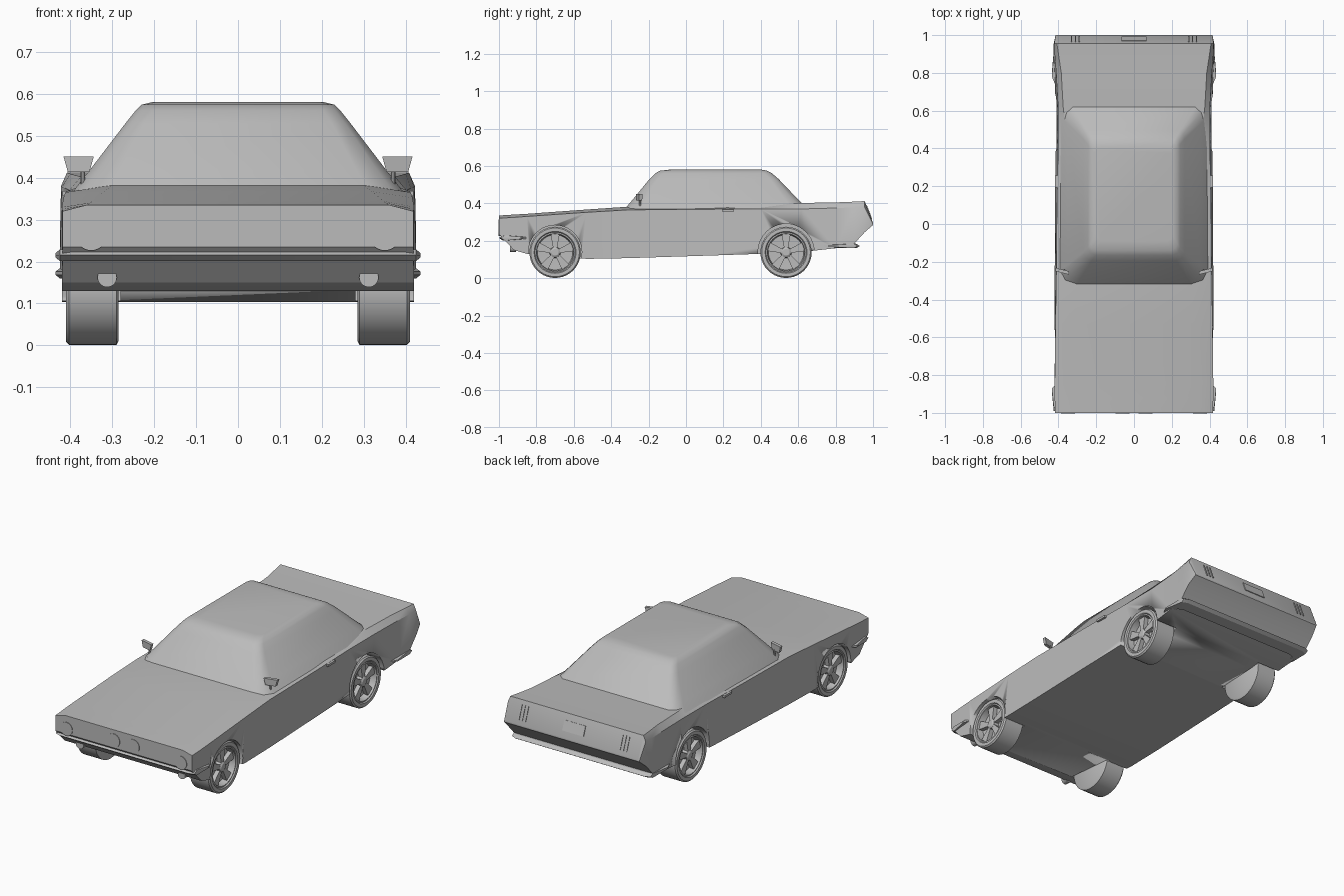
import bpy
import bmesh
import math
from mathutils import Vector, Matrix

if "Cube" in bpy.data.objects:
    bpy.data.objects.remove(bpy.data.objects["Cube"])

grey = bpy.data.materials.new("plain grey")
grey.use_nodes = True
grey.diffuse_color = (0.5, 0.5, 0.5, 1)
grey.node_tree.nodes["Principled BSDF"].inputs["Base Color"].default_value = (0.5, 0.5, 0.5, 1)


def finish(name, bm, mirror=False, angle=30):
    """Turn a bmesh into an object, optionally mirrored to the other side."""
    bmesh.ops.recalc_face_normals(bm, faces=bm.faces)
    mesh = bpy.data.meshes.new(name)
    bm.to_mesh(mesh)
    bm.free()
    mesh.materials.append(grey)
    ob = bpy.data.objects.new(name, mesh)
    bpy.context.collection.objects.link(ob)
    bpy.ops.object.select_all(action='DESELECT')
    ob.select_set(True)
    bpy.context.view_layer.objects.active = ob
    if mirror:
        ob.modifiers.new("Mirror", 'MIRROR')
        bpy.ops.object.modifier_apply(modifier="Mirror")
    bpy.ops.object.shade_smooth_by_angle(angle=math.radians(angle))
    return ob


def loft(rings):
    """Skin closed rings of equal length and cap both ends."""
    bm = bmesh.new()
    loops = [[bm.verts.new(p) for p in ring] for ring in rings]
    for a, b in zip(loops, loops[1:]):
        for i in range(len(a)):
            j = (i + 1) % len(a)
            bm.faces.new((a[i], a[j], b[j], b[i]))
    bm.faces.new(loops[0])
    bm.faces.new(loops[-1])
    return bm


def cylinder(name, center, radius, depth, axis, mirror=True, sides=32):
    bm = bmesh.new()
    turn = Vector((0, 0, 1)).rotation_difference(Vector(axis)).to_matrix().to_4x4()
    bmesh.ops.create_cone(bm, cap_ends=True, segments=sides, radius1=radius, radius2=radius,
                          depth=depth, matrix=Matrix.Translation(center) @ turn)
    return finish(name, bm, mirror)


def box(name, center, size, mirror=False, tilt=0):
    bm = bmesh.new()
    mat = Matrix.Translation(center) @ Matrix.Rotation(tilt, 4, 'X') @ Matrix.Diagonal((*size, 1))
    bmesh.ops.create_cube(bm, size=1, matrix=mat)
    return finish(name, bm, mirror)


def lathe(name, profile, y, z, steps=40):
    """Revolve (x, radius) points about a wheel axle."""
    rings = []
    for i in range(steps):
        a = 2 * math.pi * i / steps
        rings.append([(x, y + r * math.cos(a), z + r * math.sin(a)) for x, r in profile])
    bm = bmesh.new()
    loops = [[bm.verts.new(p) for p in ring] for ring in rings]
    for i in range(steps):
        a, b = loops[i], loops[(i + 1) % steps]
        for k in range(len(profile) - 1):
            bm.faces.new((a[k], a[k + 1], b[k + 1], b[k]))
    bmesh.ops.remove_doubles(bm, verts=bm.verts, dist=0.0001)
    return finish(name, bm, True)


# Lower body: y, bottom, shoulder and top height, half widths of sill, shoulder and top
stations = [
    (-1.0, 0.235, 0.32, 0.335, 0.418, 0.418, 0.36),
    (-0.92, 0.15, 0.325, 0.34, 0.42, 0.42, 0.353),
    (-0.85, 0.13, 0.33, 0.344, 0.42, 0.42, 0.347),
    (-0.53, 0.103, 0.352, 0.367, 0.42, 0.416, 0.32),
    (-0.31, 0.107, 0.365, 0.382, 0.42, 0.412, 0.30),
    (0.1, 0.12, 0.368, 0.382, 0.418, 0.408, 0.33),
    (0.4, 0.13, 0.37, 0.39, 0.415, 0.402, 0.35),
    (0.62, 0.14, 0.37, 0.402, 0.415, 0.402, 0.375),
    (0.8, 0.16, 0.375, 0.405, 0.42, 0.412, 0.385),
    (0.9, 0.185, 0.378, 0.409, 0.425, 0.42, 0.4),
    (0.955, 0.245, 0.38, 0.412, 0.425, 0.422, 0.408),
    (1.0, 0.284, 0.289, 0.294, 0.415, 0.415, 0.405)]
rings = []
for y, zb, zs, zt, wb, ws, wt in stations:
    half = [(wb, zb), (ws, zs), (wt, zt)]
    rings.append([(x, y, z) for x, z in half] + [(-x, y, z) for x, z in reversed(half)])
body = finish("body", loft(rings))

# Wheel arches cut out of the body
WHEELS = {"front": (-0.70, 0.143), "rear": (0.535, 0.15)}
for y, r in WHEELS.values():
    cutter = cylinder("arch_cutter", (0.39, y, 0.14), r, 0.22, (1, 0, 0), sides=40)
    cutter.hide_render = True
    cut = body.modifiers.new("Arch", 'BOOLEAN')
    cut.operation = 'DIFFERENCE'
    cut.object = cutter
    bpy.context.view_layer.objects.active = body
    bpy.ops.object.modifier_apply(modifier="Arch")
    bpy.data.objects.remove(cutter)

# Cabin: height, front and rear y, half width at the sides, corner size
levels = [
    (0.36, -0.335, 0.66, 0.397, 0.085),
    (0.385, -0.315, 0.635, 0.38, 0.08),
    (0.42, -0.285, 0.6, 0.352, 0.07),
    (0.53, -0.195, 0.495, 0.268, 0.045),
    (0.56, -0.165, 0.46, 0.244, 0.04),
    (0.574, -0.14, 0.435, 0.23, 0.035),
    (0.58, -0.09, 0.405, 0.205, 0.03)]
rings = []
for z, y0, y1, w, c in levels:
    half = [(w - c, y0), (w - 0.3 * c, y0 + 0.35 * c), (w, y0 + c),
            (w, y1 - c), (w - 0.15 * c, y1 - 0.4 * c), (w - 0.55 * c, y1)]
    rings.append([(x, y, z) for x, y in half] + [(-x, y, z) for x, y in reversed(half)])
finish("cabin", loft(rings), angle=40)

# Wheels: tyre, dished rim and five flared spokes
tyre = [(0.285, 0), (0.285, 0.128), (0.29, 0.137), (0.403, 0.137), (0.41, 0.13), (0.41, 0.112),
        (0.404, 0.107)]
rim = [(0.404, 0.107), (0.406, 0.1), (0.37, 0.094), (0.365, 0)]
hub = [(0.365, 0.03), (0.396, 0.027), (0.402, 0.018), (0.402, 0)]
for end, (y, _) in WHEELS.items():
    lathe(end + "_tyres", tyre, y, 0.138)
    lathe(end + "_rims", rim, y, 0.138)
    lathe(end + "_hubs", hub, y, 0.138)
    bm = bmesh.new()
    for k in range(5):
        spoke = bmesh.ops.create_cube(bm, size=1)["verts"]
        for v in spoke:
            outer = v.co.z > 0
            v.co = Vector((0.383 + 0.024 * v.co.x, v.co.y * (0.048 if outer else 0.02),
                           0.097 if outer else 0.02))
        mat = Matrix.Translation((0, y, 0.138)) @ Matrix.Rotation(2 * math.pi * k / 5, 4, 'X')
        bmesh.ops.transform(bm, matrix=mat, verts=spoke)
    finish(end + "_spokes", bm, True)


def bumper(name, y, back, z, height, half_width, reach):
    """A pointed blade across the car with returns along the sides."""
    bow = [(0, y), (half_width - 0.03, y), (half_width, y + 0.1 * back), (half_width + 0.01, back + y)]
    inner = 0.02 if back > 0 else -0.02
    rows = []
    for x, yy in bow:
        h = height * (0.35 if yy == back + y else 1)
        rows.append([(x, yy, z), (x, yy + inner, z + h), (x - (0.03 if x > 0.3 else 0), yy + reach, z + h),
                     (x - (0.03 if x > 0.3 else 0), yy + reach, z - h), (x, yy + inner, z - h)])
    finish(name, loft(rows), True)


bumper("front_bumper", -1.0, 0.11, 0.215, 0.014, 0.425, 0.05)
bumper("rear_bumper", 0.93, -0.13, 0.172, 0.012, 0.425, -0.09)

# Lamps on the nose and chin
cylinder("headlights", (0.35, -0.997, 0.263), 0.037, 0.012, (0, 1, 0))
cylinder("grille_lamps", (0.06, -0.997, 0.277), 0.037, 0.012, (0, 1, 0))
cylinder("fog_lamps", (0.312, -0.925, 0.162), 0.023, 0.03, (0, 1, 0))

# Tail panel plates follow the slope of the tail
SLOPE = math.atan2(0.045, 0.118)
box("rear_plate", (0, 0.979, 0.352), (0.13, 0.006, 0.055), tilt=SLOPE)
for x in (0.29, 0.31, 0.33):
    box("tail_light_strip", (x, 0.979, 0.352), (0.006, 0.005, 0.08), True, SLOPE)

# Door handles
box("door_handles", (0.41, 0.225, 0.362), (0.016, 0.065, 0.012), True)

# Door mirrors: tapered heads on slim stalks
bm = bmesh.new()
bmesh.ops.create_cube(bm, size=1)
for v in bm.verts:
    spread = 0.072 if v.co.z > 0 else 0.052
    x = v.co.x * spread
    v.co = Vector((0.38 + x, -0.25 + 0.25 * x + 0.018 * v.co.y, 0.432 + 0.036 * v.co.z))
finish("mirror_heads", bm, True)
cylinder("mirror_stalks", (0.37, -0.245, 0.39), 0.005, 0.06, (0, 0, 1), sides=8)
